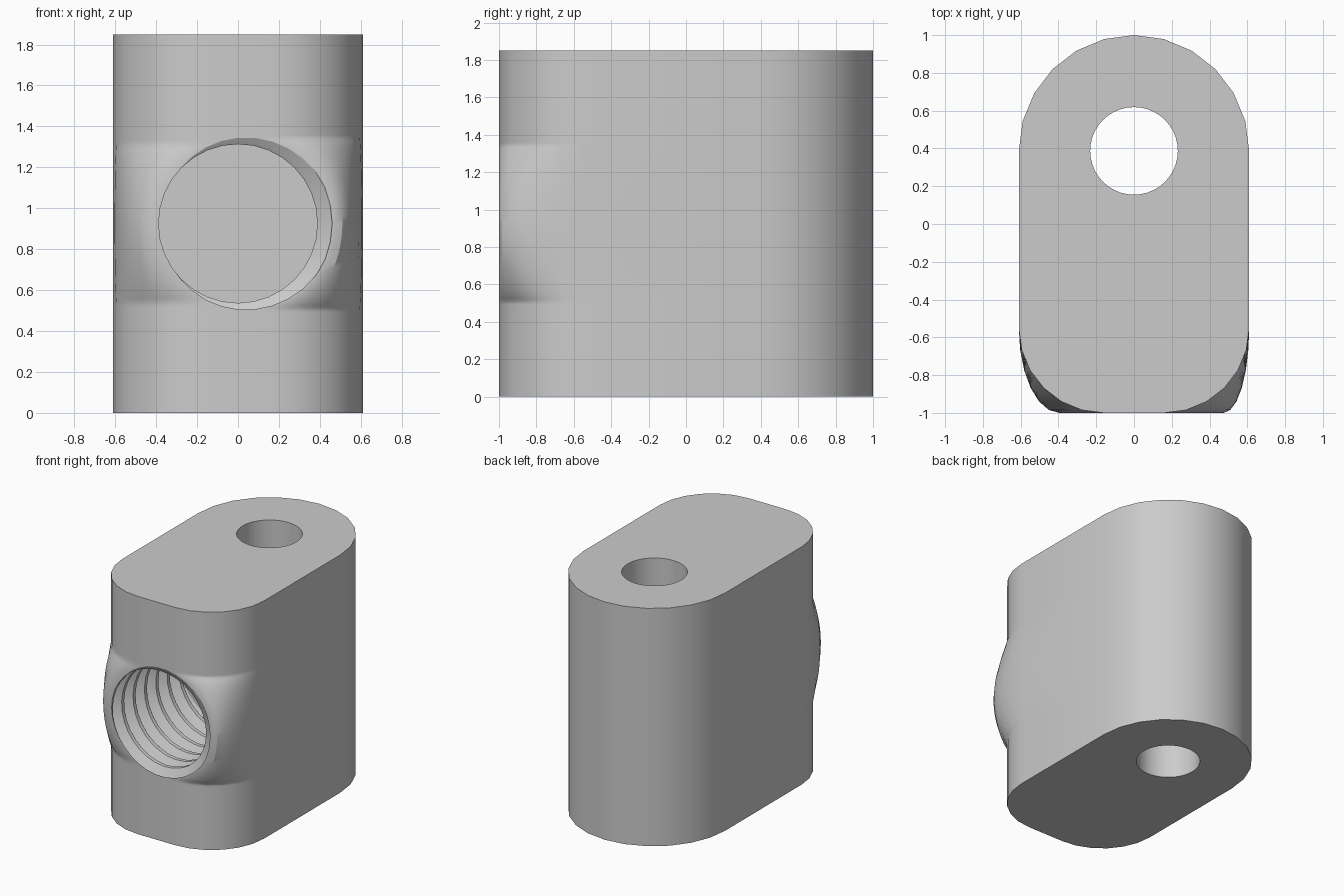
import bpy, bmesh, math
from mathutils import Matrix

cube = bpy.data.objects.get("Cube")
if cube:
    bpy.data.objects.remove(cube)

HALF_W, HEIGHT, MID = 0.61, 1.85, 0.925
MINOR, MAJOR, PITCH, FLOOR = 0.388, 0.46, 0.14, -0.08

grey = bpy.data.materials.new("plain grey")
grey.use_nodes = True
colour = (0.6, 0.6, 0.6, 1)
grey.diffuse_color = colour
grey.node_tree.nodes["Principled BSDF"].inputs["Base Color"].default_value = colour


def make_object(name, bm):
    bmesh.ops.recalc_face_normals(bm, faces=bm.faces)
    mesh = bpy.data.meshes.new(name)
    bm.to_mesh(mesh)
    bm.free()
    mesh.materials.append(grey)
    obj = bpy.data.objects.new(name, mesh)
    bpy.context.collection.objects.link(obj)
    return obj


def loft(rings, flip=False):
    """Skin closed rings into a capped solid made of triangles."""
    bm = bmesh.new()
    rows = [[bm.verts.new(p) for p in ring] for ring in rings]
    n = len(rows[0])
    for low, high in zip(rows, rows[1:]):
        for i in range(n):
            j = (i + 1) % n
            a, b, c, d = low[i], low[j], high[j], high[i]
            tris = ((a, b, d), (b, c, d)) if flip else ((a, b, c), (a, c, d))
            for tri in tris:
                bm.faces.new(tri)
    bm.faces.new(rows[0][::-1])
    bm.faces.new(rows[-1])
    return bm


# Body: rounded back, front corners that swell around the threaded mouth
def outline(z):
    reach = math.sqrt(max(0, 0.435 ** 2 - (z - MID) ** 2))
    right, left = max(0.16, 0.04 + reach), max(0.16, reach - 0.04)
    if reach == 0:
        right = left = 0.16
    pts = []
    for i in range(13):
        a = math.pi * i / 12
        pts.append((HALF_W * math.cos(a), 0.385 + 0.615 * math.sin(a), z))
    for side, flat, order in ((-1, left, range(7)), (1, right, range(6, -1, -1))):
        for i in order:
            a = math.pi / 2 * i / 6
            x = flat + (HALF_W - flat) * math.cos(a)
            pts.append((side * x, -0.55 - 0.45 * math.sin(a), z))
    return pts


levels = [0] + [MID - 0.44 * math.cos(math.pi * i / 36) for i in range(37)] + [HEIGHT]
body = make_object("clamp_body", loft([outline(z) for z in levels]))

# Threaded bore cutter: helical trapezoid thread running along y
STEPS = 32


def thread_radius(y, a):
    phase = ((y + 1) / PITCH + a / math.tau) % 1
    away = min(phase, 1 - phase)
    t = min(1, max(0, (away - 0.08) / 0.3))
    return MAJOR + (MINOR - MAJOR) * t


rings = []
for k in range(math.ceil((FLOOR + 1.05) / PITCH * STEPS) + 1):
    y = FLOOR - k * PITCH / STEPS
    ring = []
    for i in range(STEPS):
        a = math.tau * i / STEPS
        r = thread_radius(y, a)
        ring.append((r * math.cos(a), y, MID + r * math.sin(a)))
    rings.append(ring)
thread = make_object("thread_cutter", loft(rings))

# Vertical through hole cutter
bm = bmesh.new()
bmesh.ops.create_cone(bm, cap_ends=True, segments=40, radius1=0.232, radius2=0.232,
                      depth=HEIGHT + 0.4, matrix=Matrix.Translation((0, 0.387, MID)))
pin = make_object("pin_hole_cutter", bm)

# Cut both holes, then drop the cutters
bpy.context.view_layer.objects.active = body
body.select_set(True)
for cutter in (pin, thread):
    mod = body.modifiers.new(cutter.name, "BOOLEAN")
    mod.operation = "DIFFERENCE"
    mod.solver = "EXACT"
    mod.object = cutter
    bpy.ops.object.modifier_apply(modifier=mod.name)
    bpy.data.objects.remove(cutter)

bpy.ops.object.shade_smooth_by_angle(angle=math.radians(30))
